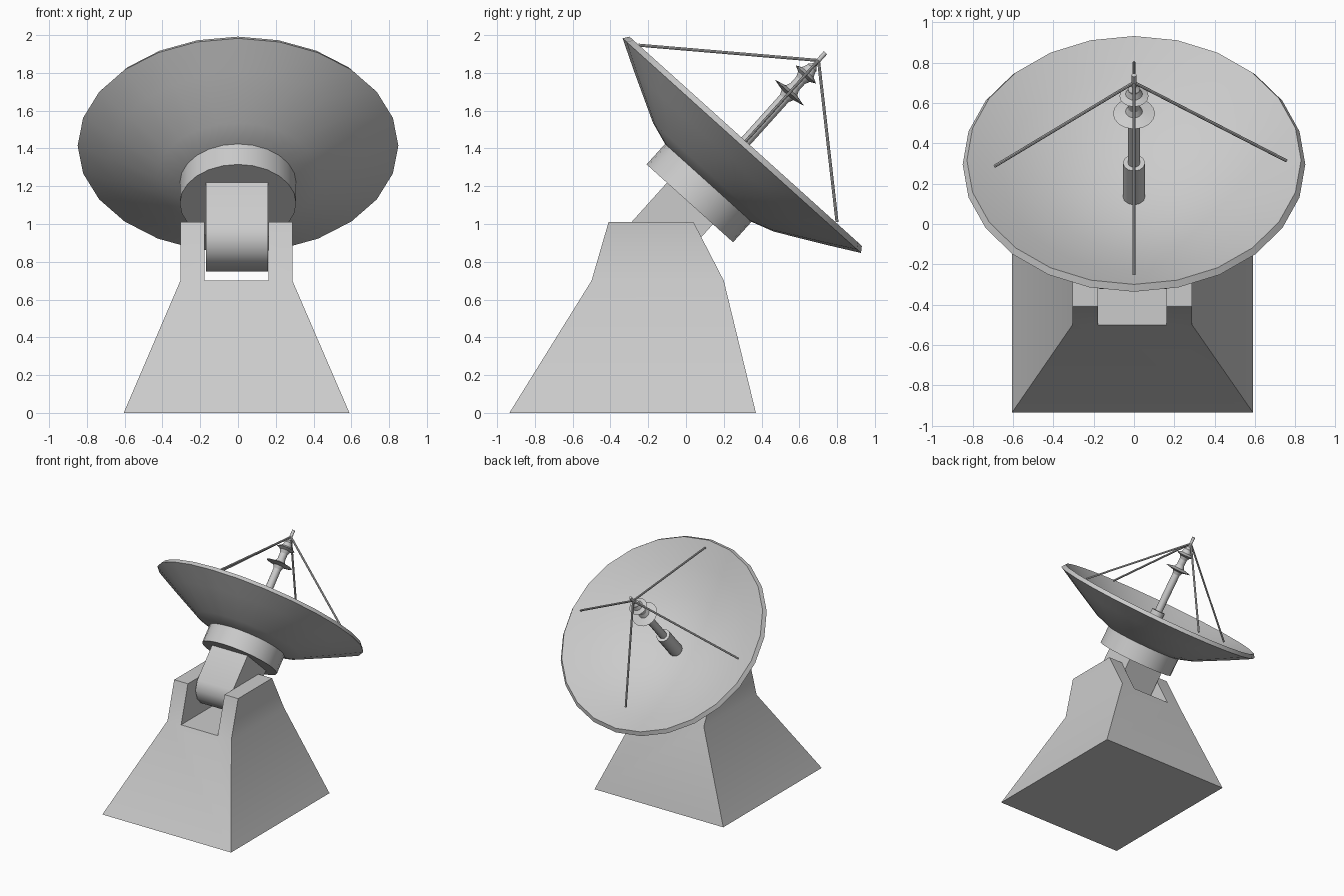
import bpy, bmesh, math
from mathutils import Matrix, Vector

if "Cube" in bpy.data.objects:
    bpy.data.objects.remove(bpy.data.objects["Cube"])

# Dish frame: local z is the pointing axis, local y runs down the rim plane
TILT = math.radians(42)
DISH = Matrix.Translation((0, 0.30, 1.42)) @ Matrix.Rotation(-TILT, 4, 'X')


def finish(name, bm, matrix=Matrix()):
    bmesh.ops.remove_doubles(bm, verts=bm.verts, dist=1e-5)
    bmesh.ops.recalc_face_normals(bm, faces=bm.faces)
    mesh = bpy.data.meshes.new(name)
    bm.to_mesh(mesh)
    bm.free()
    ob = bpy.data.objects.new(name, mesh)
    ob.matrix_world = matrix
    bpy.context.collection.objects.link(ob)
    bpy.ops.object.select_all(action='DESELECT')
    ob.select_set(True)
    bpy.context.view_layer.objects.active = ob
    bpy.ops.object.shade_smooth_by_angle(angle=math.radians(35))
    return ob


def lathe(name, profile, sides):
    """Spin a (radius, height) profile about the dish axis."""
    bm = bmesh.new()
    verts = [bm.verts.new((r, 0, h)) for r, h in profile]
    edges = [bm.edges.new(p) for p in zip(verts, verts[1:])]
    bmesh.ops.spin(bm, geom=verts + edges, cent=(0, 0, 0), axis=(0, 0, 1),
                   angle=math.tau, steps=sides, use_merge=True)
    return finish(name, bm, DISH)


def prism(name, profile, x0, x1, matrix=Matrix()):
    """Extrude a (y, z) profile from x0 to x1."""
    bm = bmesh.new()
    face = bm.faces.new([bm.verts.new((x0, y, z)) for y, z in profile])
    ext = bmesh.ops.extrude_face_region(bm, geom=[face], use_keep_orig=True)
    moved = [g for g in ext['geom'] if isinstance(g, bmesh.types.BMVert)]
    bmesh.ops.translate(bm, verts=moved, vec=(x1 - x0, 0, 0))
    return finish(name, bm, matrix)


def rod(name, a, b, radius):
    """Thin bar between two points in the dish frame."""
    a, b = Vector(a), Vector(b)
    d = b - a
    m = Matrix.Translation((a + b) / 2) @ d.to_track_quat('Z', 'Y').to_matrix().to_4x4()
    bm = bmesh.new()
    bmesh.ops.create_cone(bm, cap_ends=True, segments=8, radius1=radius,
                          radius2=radius, depth=d.length, matrix=m)
    return finish(name, bm, DISH)


# Tapered pedestal with a fork: the same front outline at the front and back
def outline(bm, y_foot, y_neck, y_top):
    pts = [(-.605, y_foot, 0), (.59, y_foot, 0), (.288, y_neck, .70), (.288, y_top, 1.01),
           (.162, y_top, 1.01), (.162, y_neck, .70), (-.178, y_neck, .70),
           (-.178, y_top, 1.01), (-.305, y_top, 1.01), (-.305, y_neck, .70)]
    v = [bm.verts.new(p) for p in pts]
    for ids in [(0, 1, 2, 5, 6, 9), (2, 3, 4, 5), (6, 7, 8, 9)]:
        bm.faces.new([v[i] for i in ids])
    return v


bm = bmesh.new()
front, back = outline(bm, -.935, -.50, -.41), outline(bm, .37, .20, .04)
for i in range(10):
    j = (i + 1) % 10
    bm.faces.new((front[i], front[j], back[j], back[i]))
finish("pedestal", bm)

# Pivot block with rounded lower end
prism("pivot_block", [(-.163, -.41), (-.163, -.71), (-.13, -.785), (-.06, -.828),
                      (.013, -.836), (.114, -.80), (.165, -.74), (.165, -.41)],
      -.17, .16, DISH)

# Hub drum behind the dish
lathe("hub", [(0, -.418), (.308, -.418), (.308, -.265), (0, -.265)], 24)

# Reflector dish, underside then slanted lip then bowl
lathe("dish", [(0, -.285), (.29, -.278), (.43, -.232), (.68, -.10), (.849, -.007),
               (.828, .024), (.65, -.075), (.43, -.172), (.22, -.23), (0, -.25)], 24)

# Central feed mast with wide foot and fine tip
lathe("feed_mast", [(0, -.25), (.055, -.25), (.055, .005), (.03, .005),
                    (.03, .55), (.012, .57), (.012, .655), (0, .655)], 12)

# Flared collars on the mast
for name, h, r in [("large_collar", .37, .104), ("small_collar", .50, .072)]:
    lathe(name, [(.028, h - .045), (.042, h - .015), (r, h),
                 (.042, h + .015), (.028, h + .045)], 16)

# Four struts holding the mast tip
for name, foot in [("upper_strut", (0, -.763, .022)), ("lower_strut", (0, .645, .03)),
                   ("left_strut", (-.69, 0, -.02)), ("right_strut", (.755, 0, .02))]:
    rod(name, foot, (0, 0, .60), .008)
